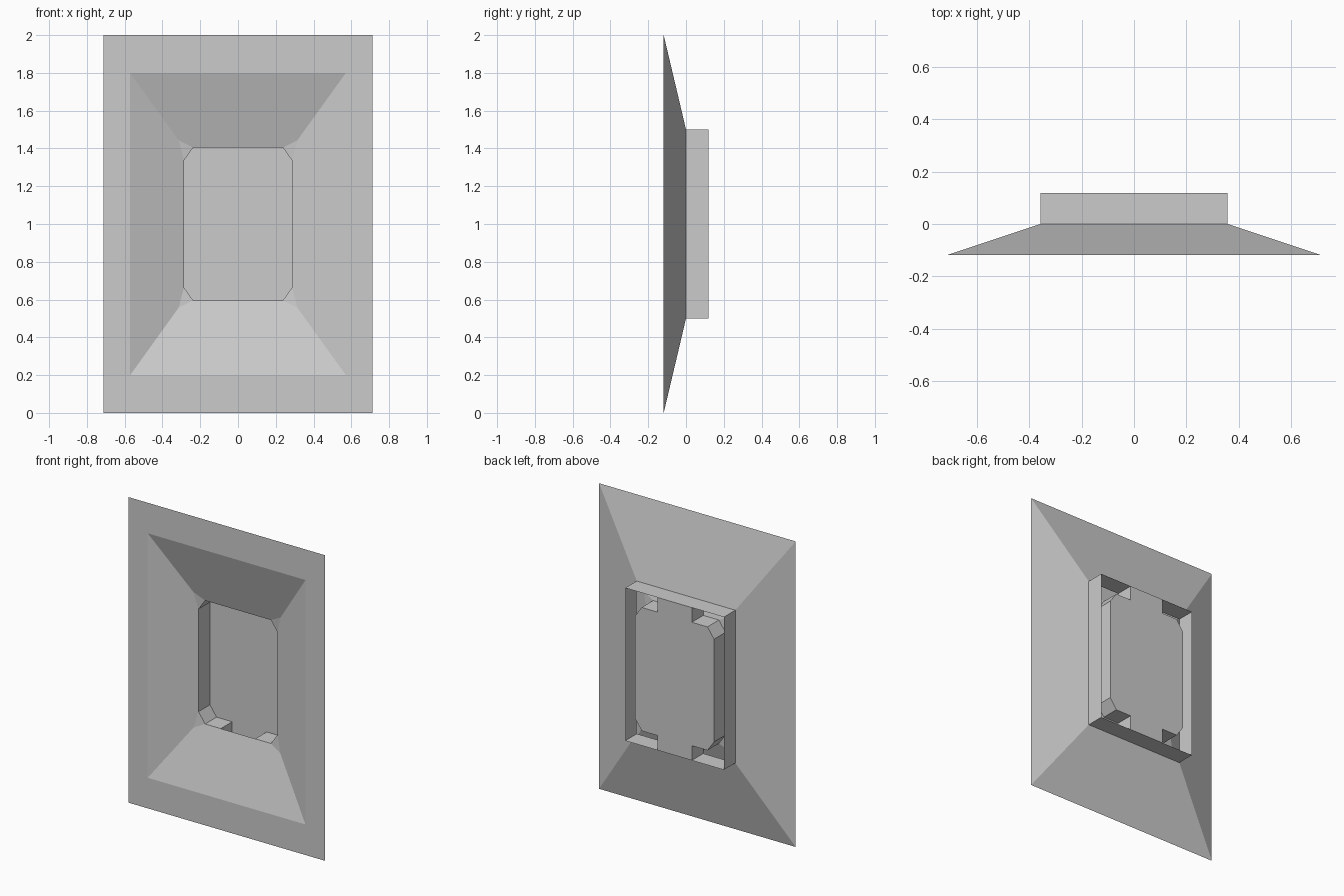
import bpy
import bmesh

cube = bpy.data.objects.get("Cube")
if cube:
    bpy.data.objects.remove(cube, do_unlink=True)

grey = bpy.data.materials.new("light_grey")
grey.use_nodes = True
grey.diffuse_color = (0.6, 0.6, 0.6, 1)
grey.node_tree.nodes["Principled BSDF"].inputs["Base Color"].default_value = (0.6, 0.6, 0.6, 1)

# Depth planes and half sizes (x, z) measured from the centre of the panel
FRONT, MID, BACK = -0.118, 0.0, 0.118
OUTER = (0.712, 1.0)
BORDER = (0.571, 0.8)
COLLAR = (0.357, 0.5)
WINDOW = (0.286, 0.404)
CUT = (0.048, 0.068)
TAB = 0.125
CORNERS = [(1, 1), (-1, 1), (-1, -1), (1, -1)]


def rect(half, y):
    return [(sx * half[0], y, sz * half[1]) for sx, sz in CORNERS]


def window_corners(y):
    """Two points for each cut corner of the window, in order."""
    pairs = []
    for sx, sz in CORNERS:
        side = (sx * WINDOW[0], y, sz * (WINDOW[1] - CUT[1]))
        level = (sx * (WINDOW[0] - CUT[0]), y, sz * WINDOW[1])
        pairs.append((side, level) if sx * sz > 0 else (level, side))
    return pairs


def band(a, b):
    """Quads joining two closed loops of equal length."""
    n = len(a)
    return [(a[i], a[(i + 1) % n], b[(i + 1) % n], b[i]) for i in range(n)]


def wall(p, q):
    """Wall over the line p-q (x, z), from the middle plane to the back."""
    return ((p[0], MID, p[1]), (q[0], MID, q[1]),
            (q[0], BACK, q[1]), (p[0], BACK, p[1]))


def build(name, faces):
    bm = bmesh.new()
    for face in faces:
        bm.faces.new([bm.verts.new(p) for p in face])
    bmesh.ops.remove_doubles(bm, verts=bm.verts, dist=0.0001)
    bmesh.ops.recalc_face_normals(bm, faces=bm.faces)
    mesh = bpy.data.meshes.new(name)
    bm.to_mesh(mesh)
    bm.free()
    mesh.materials.append(grey)
    obj = bpy.data.objects.new(name, mesh)
    obj.location.z = 1
    bpy.context.collection.objects.link(obj)
    return obj


# Sloped back and flat front border
build("frame", band(rect(OUTER, FRONT), rect(COLLAR, MID))
      + band(rect(OUTER, FRONT), rect(BORDER, FRONT)))

# Funnel from the border to the window, with small cut corners
outer = rect(BORDER, FRONT)
inner = rect(WINDOW, MID)
apex = [tuple(a + (b - a) * 0.9 for a, b in zip(o, i)) for o, i in zip(outer, inner)]
pairs = window_corners(MID)
funnel = []
for i in range(4):
    j = (i + 1) % 4
    funnel.append((outer[i], outer[j], apex[j], pairs[j][0], pairs[i][1], apex[i]))
    funnel.append((apex[i], pairs[i][0], pairs[i][1]))
build("funnel", funnel)

# Rectangular collar behind the frame
build("collar", band(rect(COLLAR, MID), rect(COLLAR, BACK)))

# Window tube, open at the middle of its top and bottom
tube = []
for sx, sz in CORNERS:
    path = [(sx * WINDOW[0], 0), (sx * WINDOW[0], sz * (WINDOW[1] - CUT[1])),
            (sx * (WINDOW[0] - CUT[0]), sz * WINDOW[1]),
            (sx * TAB, sz * WINDOW[1]), (sx * TAB, sz * COLLAR[1])]
    tube += [wall(p, q) for p, q in zip(path, path[1:])]
build("window_tube", tube)

# Back pane with a tab to the collar at top and bottom
pane = [[p for pair in window_corners(BACK) for p in pair]]
for s in (1, -1):
    pane.append([(x, BACK, s * z) for x, z in (
        (-TAB, WINDOW[1]), (TAB, WINDOW[1]), (TAB, COLLAR[1]), (-TAB, COLLAR[1]))][::s])
build("back_pane", pane)
